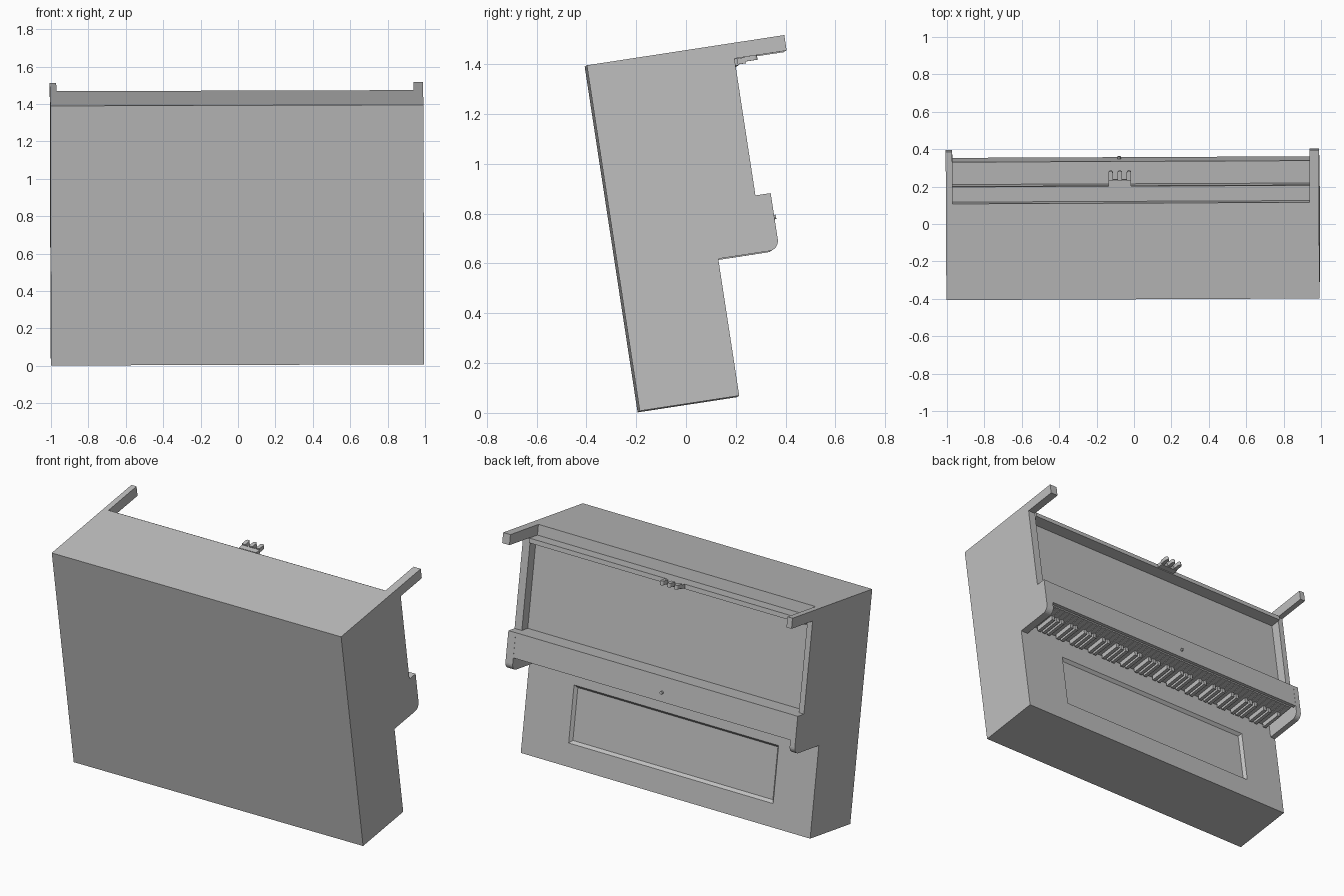
import bpy, bmesh, math
from mathutils import Matrix, Vector

cube = bpy.data.objects.get("Cube")
if cube:
    bpy.data.objects.remove(cube, do_unlink=True)

grey = bpy.data.materials.new("plain_grey")
grey.use_nodes = True
grey.diffuse_color = (0.52, 0.52, 0.52, 1)
grey.node_tree.nodes["Principled BSDF"].inputs["Base Color"].default_value = (0.52, 0.52, 0.52, 1)

# The whole cabinet leans about its bottom edge
LEAN = (Matrix.Translation((0, -0.19, 0.005))
        @ Matrix.Rotation(math.radians(0.25), 4, 'Z')
        @ Matrix.Rotation(math.radians(-0.17), 4, 'Y')
        @ Matrix.Rotation(math.radians(8.7), 4, 'X'))
LEFT, RIGHT = 0.945, -0.965   # inner faces of the side panels


def finish(name, bm, smooth=False):
    bmesh.ops.recalc_face_normals(bm, faces=bm.faces)
    mesh = bpy.data.meshes.new(name)
    bm.to_mesh(mesh)
    bm.free()
    mesh.materials.append(grey)
    ob = bpy.data.objects.new(name, mesh)
    bpy.context.collection.objects.link(ob)
    ob.matrix_world = LEAN
    if smooth:
        bpy.ops.object.select_all(action='DESELECT')
        ob.select_set(True)
        bpy.context.view_layer.objects.active = ob
        bpy.ops.object.shade_smooth_by_angle()
    return ob


def add_box(bm, x, y, z):
    size = [b - a for a, b in (x, y, z)]
    mid = [(a + b) / 2 for a, b in (x, y, z)]
    bmesh.ops.create_cube(bm, size=1, matrix=Matrix.Translation(mid) @ Matrix.Diagonal((*size, 1)))


def box(name, y, z, x=(RIGHT, LEFT)):
    bm = bmesh.new()
    add_box(bm, x, y, z)
    return finish(name, bm)


# Side panels with a rounded key block and a long foot at the top
corner = [(0.612 + 0.04 * math.sin(a), 0.596 - 0.04 * math.cos(a))
          for a in [math.pi / 2 * i / 6 for i in range(7)]]
profile = [(0, 0), (0.404, 0), (0.404, 0.556), *corner, (0.652, 0.785), (0.59, 0.785),
           (0.59, 1.341), (0.802, 1.341), (0.802, 1.404), (0, 1.404)]
for name, x0, x1 in (("left_side", LEFT, 0.995), ("right_side", -1.0, RIGHT)):
    bm = bmesh.new()
    face = bm.faces.new([bm.verts.new((x0, y, z)) for y, z in profile])
    ext = bmesh.ops.extrude_face_region(bm, geom=[face])
    bmesh.ops.translate(bm, vec=(x1 - x0, 0, 0),
                        verts=[v for v in ext["geom"] if isinstance(v, bmesh.types.BMVert)])
    finish(name, bm)

# Lower case with a sunken bevelled panel
bm = bmesh.new()
add_box(bm, (RIGHT, LEFT), (0, 0.404), (0, 0.66))
cuts = (((-0.73, 0, 0), (1, 0, 0)), ((0.68, 0, 0), (1, 0, 0)),
        ((0, 0, 0.14), (0, 0, 1)), ((0, 0, 0.487), (0, 0, 1)))
for co, no in cuts:
    bmesh.ops.bisect_plane(bm, geom=bm.verts[:] + bm.edges[:] + bm.faces[:],
                           plane_co=co, plane_no=no)
bm.normal_update()
panel = [f for f in bm.faces if f.normal.y > 0.9
         and (f.calc_center_median() - Vector((-0.025, 0.404, 0.313))).length < 0.05]
bmesh.ops.inset_individual(bm, faces=panel, thickness=0.022, depth=-0.018)
finish("lower_case", bm)

# Upper case, top board and rail
box("upper_case", (0, 0.53), (0.66, 1.34))
box("top_board", (0, 0.52), (1.34, 1.404))
box("top_rail", (0.53, 0.602), (1.312, 1.34))

# Key bed with a front lip
box("key_bed", (0.53, 0.651), (0.66, 0.785))
box("key_lip", (0.632, 0.651), (0.634, 0.66))

# Keyboard: wide keys side by side, narrow keys over the joints
COUNT = 52
pitch = (LEFT - RIGHT - 0.03) / COUNT
start = RIGHT + 0.015
wide, narrow = bmesh.new(), bmesh.new()
for i in range(COUNT):
    x = start + i * pitch
    add_box(wide, (x + 0.002, x + pitch - 0.002), (0.404, 0.626), (0.63, 0.66))
    if i and i % 7 not in (2, 5):
        add_box(narrow, (x - 0.011, x + 0.011), (0.415, 0.55), (0.6, 0.632))
finish("wide_keys", wide)
finish("narrow_keys", narrow)

# Lock knob on the key bed
bm = bmesh.new()
bmesh.ops.create_cone(bm, cap_ends=True, segments=12, radius1=0.009, radius2=0.009, depth=0.016,
                      matrix=Matrix.Translation((-0.075, 0.656, 0.69))
                      @ Matrix.Rotation(math.pi / 2, 4, 'X'))
finish("lock_knob", bm, True)

# Three pedals on a small plate
box("pedal_plate", (0.602, 0.637), (1.318, 1.342), (-0.13, -0.01))
for i, name in enumerate(("right_pedal", "middle_pedal", "left_pedal")):
    x = -0.119 + 0.049 * i
    bm = bmesh.new()
    tip = [(x + 0.012 * math.cos(a), 0.674 + 0.012 * math.sin(a))
           for a in [math.pi * k / 8 for k in range(9)]]
    outline = [(x + 0.012, 0.635), *tip, (x - 0.012, 0.635)]
    face = bm.faces.new([bm.verts.new((px, py, 1.325)) for px, py in outline])
    ext = bmesh.ops.extrude_face_region(bm, geom=[face])
    bmesh.ops.translate(bm, vec=(0, 0, 0.025),
                        verts=[v for v in ext["geom"] if isinstance(v, bmesh.types.BMVert)])
    finish(name, bm, True)
